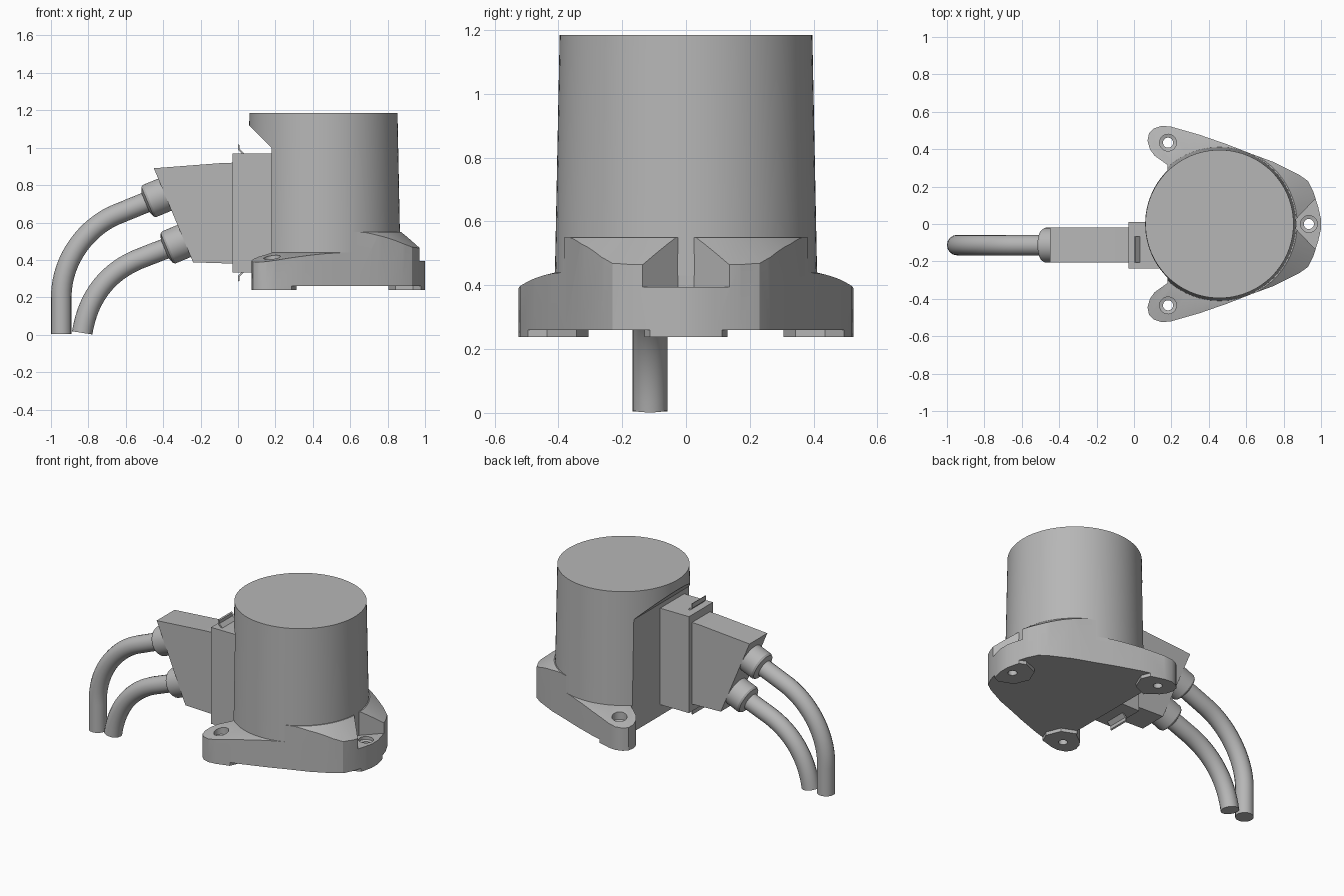
import bpy, bmesh, math
from mathutils import Vector

if "Cube" in bpy.data.objects:
    bpy.data.objects.remove(bpy.data.objects["Cube"], do_unlink=True)

grey = bpy.data.materials.new("plain grey")
grey.use_nodes = True
grey.diffuse_color = (0.47, 0.47, 0.47, 1)
grey.node_tree.nodes["Principled BSDF"].inputs["Base Color"].default_value = (0.47, 0.47, 0.47, 1)

AXIS = 0.457      # x of the housing axis
CABLE_Y = -0.113  # y of the connector mid plane


def finish(name, bm):
    bmesh.ops.recalc_face_normals(bm, faces=bm.faces[:])
    mesh = bpy.data.meshes.new(name)
    bm.to_mesh(mesh)
    bm.free()
    mesh.materials.append(grey)
    ob = bpy.data.objects.new(name, mesh)
    bpy.context.collection.objects.link(ob)
    return ob


def prism(name, pts, lo, hi, plane="xy"):
    """Extrude a flat outline along the remaining axis."""
    place = (lambda a, b: (a, b, lo)) if plane == "xy" else (lambda a, b: (a, lo, b))
    bm = bmesh.new()
    face = bm.faces.new([bm.verts.new(place(a, b)) for a, b in pts])
    ext = bmesh.ops.extrude_face_region(bm, geom=[face])
    step = Vector((0, 0, hi - lo)) if plane == "xy" else Vector((0, hi - lo, 0))
    bmesh.ops.translate(bm, vec=step, verts=[v for v in ext["geom"] if isinstance(v, bmesh.types.BMVert)])
    return finish(name, bm)


def box(name, x, y, z):
    return prism(name, [(x[0], y[0]), (x[1], y[0]), (x[1], y[1]), (x[0], y[1])], *z)


def lathe(name, profile, x=0.0, y=0.0, steps=96):
    """Revolve (radius, height) points; both ends lie on the axis."""
    bm = bmesh.new()
    vs = [bm.verts.new((r, 0, z)) for r, z in profile]
    es = [bm.edges.new(p) for p in zip(vs, vs[1:])]
    bmesh.ops.spin(bm, geom=vs + es, cent=(0, 0, 0), axis=(0, 0, 1),
                   angle=math.tau, steps=steps, use_duplicate=False)
    bmesh.ops.remove_doubles(bm, verts=bm.verts[:], dist=1e-5)
    bmesh.ops.translate(bm, vec=(x, y, 0), verts=bm.verts[:])
    return finish(name, bm)


def boolean(target, tool, op, keep=False):
    mod = target.modifiers.new("cut", "BOOLEAN")
    mod.operation, mod.object, mod.solver = op, tool, "EXACT"
    select(target)
    bpy.ops.object.modifier_apply(modifier=mod.name)
    if not keep:
        bpy.data.objects.remove(tool, do_unlink=True)


def select(ob):
    bpy.ops.object.select_all(action="DESELECT")
    ob.select_set(True)
    bpy.context.view_layer.objects.active = ob


def smooth(ob):
    select(ob)
    bpy.ops.object.shade_smooth_by_angle(angle=math.radians(28))


# Housing: tapered cylinder with a flat seat and sloped overhang for the connector
housing = lathe("housing", [(0, 0.43), (0.411, 0.43), (0.396, 1.185), (0, 1.185)], AXIS)
boolean(housing, prism("seat_cutter", [(-0.04, 1.22), (0.18, 1.0), (0.18, 0.2), (-0.04, 0.2)],
                       -0.6, 0.6, "xz"), "DIFFERENCE")
smooth(housing)

# Mounting flange outline, mirrored front to back
half = [(0.18, 0.315), (0.11, 0.365), (0.085, 0.40), (0.072, 0.445), (0.08, 0.485),
        (0.105, 0.51), (0.15, 0.525), (0.2, 0.52), (0.35, 0.477), (0.5, 0.425),
        (0.62, 0.378), (0.75, 0.33), (0.88, 0.265), (0.93, 0.23), (0.96, 0.17),
        (0.985, 0.09), (0.999, 0.03)]
outline = half + [(x, -y) for x, y in reversed(half)]
holes = [(0.182, 0.435), (0.182, -0.435), (0.935, 0)]

# Flange: shallow conical top with a steeper raised gusset towards the single lug
crown = lathe("crown", [(0, 0.2), (0.8, 0.2), (0.8, 0.343), (0.41, 0.44), (0, 0.44)], AXIS)
gusset = lathe("gusset", [(0, 0.3), (0.7, 0.3), (0.7, 0.34), (0.415, 0.55), (0, 0.55)], AXIS)
boolean(gusset, box("gusset_clip", (0.61, 1.5), (-1, 1), (0.25, 0.7)), "INTERSECT")
boolean(crown, gusset, "UNION")
flange = prism("mounting_flange", outline, 0.26, 0.7)
boolean(flange, crown, "INTERSECT")
boolean(flange, prism("pocket_cutter", [(0.865, -0.025), (1.065, -0.235), (1.065, 0.235), (0.865, 0.025)],
                      0.395, 0.8), "DIFFERENCE")

# Foot pads under the lugs
pads = []
for i, (x, y) in enumerate(holes):
    pad = prism("foot_pad_%d" % (i + 1), outline, 0.238, 0.262)
    boolean(pad, lathe("pad_shape", [(0, 0.2), (0.13, 0.2), (0.13, 0.3), (0, 0.3)], x, y, 8), "INTERSECT")
    pads.append(pad)

# Screw holes with counterbores
for (x, y), pad in zip(holes, pads):
    drill = lathe("drill", [(0, 0.1), (0.027, 0.1), (0.027, 0.37), (0.045, 0.375), (0.045, 0.6), (0, 0.6)], x, y, 32)
    boolean(flange, drill, "DIFFERENCE", keep=True)
    boolean(pad, drill, "DIFFERENCE")
    smooth(pad)
smooth(flange)

# Connector socket and plug boot
box("connector_socket", (-0.03, 0.185), (-0.238, 0.012), (0.333, 0.97))
prism("plug_boot", [(-0.02, 0.92), (-0.10, 0.917), (-0.45, 0.89), (-0.24, 0.387), (-0.02, 0.38)],
      CABLE_Y - 0.093, CABLE_Y + 0.093, "xz")

# Bent latch clips above and below the socket
clip = [(0, 1.018), (0, 0.988), (0.022, 0.966), (0.036, 0.966), (0.009, 0.993), (0.009, 1.014)]
for name, place in (("upper_clip", lambda z: z), ("lower_clip", lambda z: 1.303 - z)):
    prism(name, [(x, place(z)) for x, z in clip], -0.207, -0.068, "xz")

# Cable collars, square to the slanted boot face
out = Vector((-0.923, 0, -0.384))
for name, x, z in (("upper_collar", -0.391, 0.749), ("lower_collar", -0.288, 0.501)):
    collar = lathe(name, [(0, -0.04), (0.093, -0.04), (0.093, 0.088), (0.086, 0.1), (0.056, 0.112), (0, 0.112)], steps=48)
    collar.rotation_euler = out.to_track_quat("Z", "Y").to_euler()
    collar.location = (x, CABLE_Y, z)
    smooth(collar)


# Cables: each point is (position, incoming handle, outgoing handle)
def cable(name, points):
    curve = bpy.data.curves.new(name, "CURVE")
    curve.dimensions = "3D"
    curve.bevel_depth, curve.bevel_resolution = 0.055, 6
    curve.resolution_u, curve.use_fill_caps = 16, True
    spline = curve.splines.new("BEZIER")
    spline.bezier_points.add(len(points) - 1)
    for bp, trio in zip(spline.bezier_points, points):
        bp.handle_left_type = bp.handle_right_type = "FREE"
        co, left, right = (Vector((x, CABLE_Y, z)) for x, z in trio)
        bp.co, bp.handle_left, bp.handle_right = co, left, right
    ob = bpy.data.objects.new(name, curve)
    bpy.context.collection.objects.link(ob)
    curve.materials.append(grey)
    select(ob)
    bpy.ops.object.convert(target="MESH")
    smooth(bpy.context.view_layer.objects.active)


cable("upper_cable", [((-0.945, 0.005), (-0.945, 0), (-0.945, 0.07)),
                      ((-0.945, 0.2), (-0.945, 0.13), (-0.945, 0.41)),
                      ((-0.65, 0.643), (-0.80, 0.582), (-0.57, 0.676)),
                      ((-0.40, 0.745), (-0.48, 0.712), (-0.38, 0.753))])
cable("lower_cable", [((-0.833, 0.01), (-0.835, 0), (-0.80, 0.22)),
                      ((-0.53, 0.405), (-0.68, 0.343), (-0.45, 0.436)),
                      ((-0.30, 0.496), (-0.38, 0.463), (-0.28, 0.504))])
